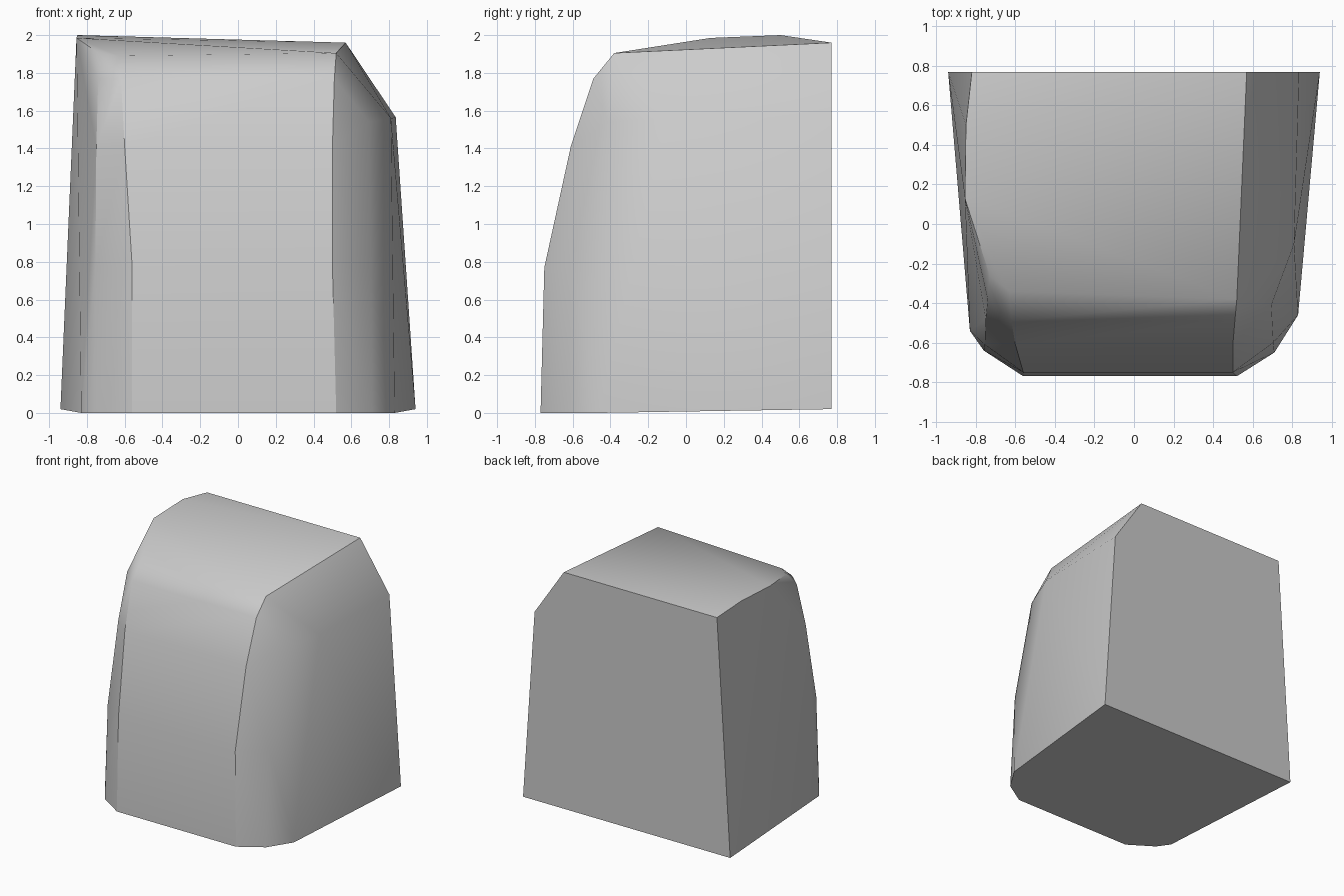
import bpy
import bmesh
import math

cube = bpy.data.objects.get("Cube")
if cube:
    bpy.data.objects.remove(cube, do_unlink=True)

# One plain grey material
grey = bpy.data.materials.new("light_grey")
grey.use_nodes = True
colour = (0.6, 0.6, 0.6, 1)
grey.diffuse_color = colour
grey.node_tree.nodes["Principled BSDF"].inputs["Base Color"].default_value = colour

# Base outline, tipped slightly up at the back
base = [(-0.94, 0.77, 0.02), (-0.83, -0.54, 0), (-0.76, -0.64, 0),
        (-0.56, -0.77, 0), (0.52, -0.77, 0), (0.71, -0.65, 0),
        (0.83, -0.46, 0), (0.94, 0.77, 0.02)]

# Sloping top outline with a raised, rounded left edge
top = [(-0.82, 0.77, 1.96), (-0.85, 0.5, 2), (-0.855, 0.13, 1.985),
       (-0.73, -0.26, 1.9), (-0.63, -0.34, 1.89),
       (0.52, -0.38, 1.905), (0.57, 0.77, 1.96)]

# Lower edge of the large chamfer on the left shoulder
chamfer = [(0.835, 0.77, 1.565), (0.81, -0.1, 1.56), (0.695, -0.41, 1.54)]

# Curved front: height, depth and half width of each row
front = []
for z, y, left, right in [(0.77, -0.75, -0.56, 0.5), (1.41, -0.61, -0.6, 0.5),
                          (1.77, -0.49, -0.62, 0.51)]:
    front += [(left, y, z), (right, y, z)]

# Rounded front corners
corners = [(-0.755, -0.61, 0.77), (-0.75, -0.48, 1.41), (-0.74, -0.38, 1.77),
           (0.705, -0.6, 0.77)]

# Wrap the outlines in one convex block and merge flat areas
bm = bmesh.new()
for point in base + top + chamfer + front + corners:
    bm.verts.new(point)
hull = bmesh.ops.convex_hull(bm, input=bm.verts[:])
unused = {v for v in hull["geom_interior"] + hull["geom_unused"]
          if isinstance(v, bmesh.types.BMVert)}
bmesh.ops.delete(bm, geom=list(unused), context='VERTS')
bmesh.ops.dissolve_limit(bm, angle_limit=math.radians(1),
                         verts=bm.verts[:], edges=bm.edges[:])
bmesh.ops.recalc_face_normals(bm, faces=bm.faces[:])

mesh = bpy.data.meshes.new("block")
bm.to_mesh(mesh)
bm.free()
mesh.materials.append(grey)
block = bpy.data.objects.new("block", mesh)
bpy.context.collection.objects.link(block)

# Soft front, crisp outer edges
bpy.ops.object.select_all(action='DESELECT')
block.select_set(True)
bpy.context.view_layer.objects.active = block
bpy.ops.object.shade_smooth_by_angle(angle=math.radians(32))
